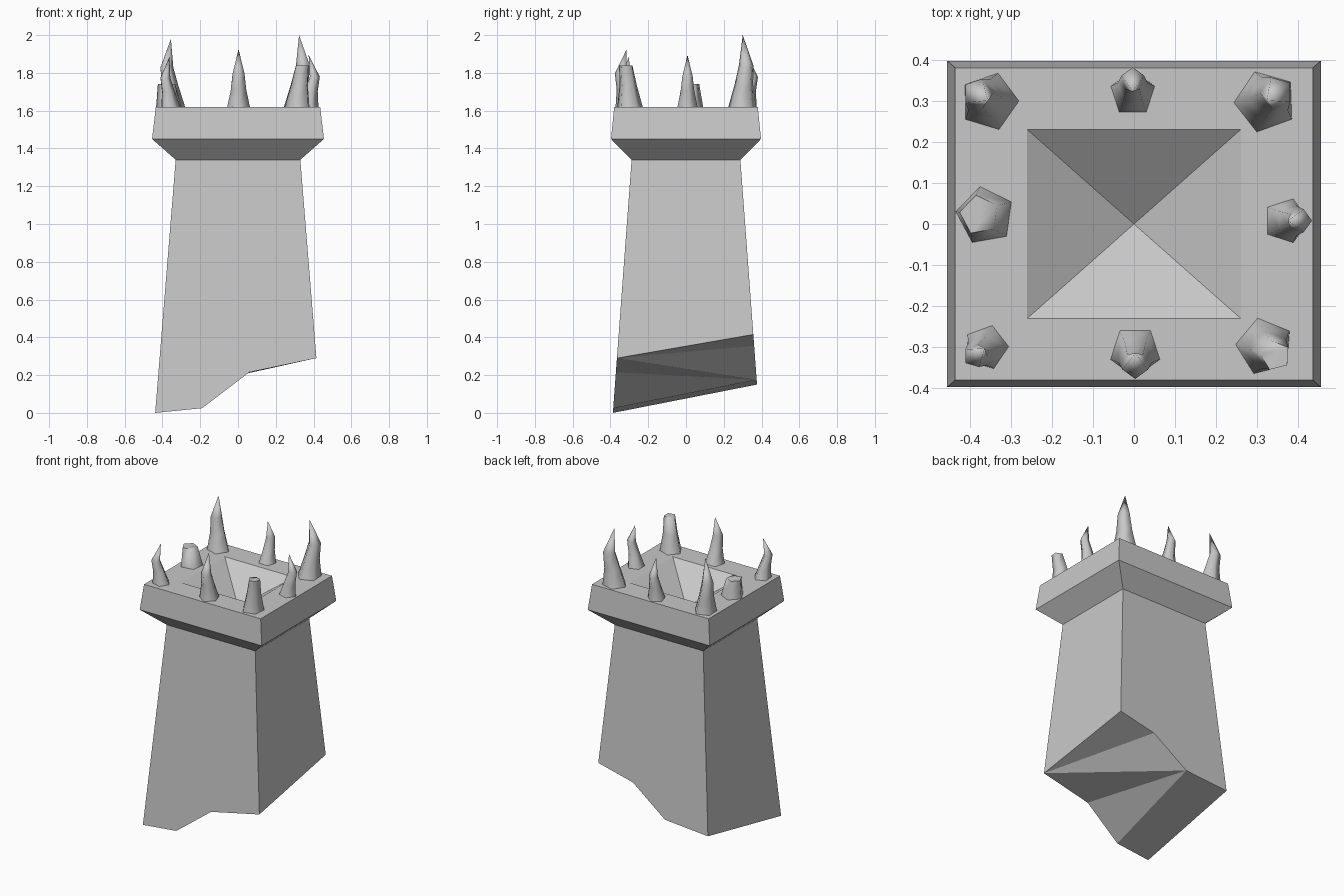
import bpy, bmesh, math
from mathutils import Vector

old = bpy.data.objects.get("Cube")
if old:
    bpy.data.objects.remove(old, do_unlink=True)

# Single stone colour
stone = bpy.data.materials.new("grey_stone")
stone.use_nodes = True
stone.diffuse_color = (0.58, 0.58, 0.58, 1)
stone.node_tree.nodes["Principled BSDF"].inputs["Base Color"].default_value = (0.58, 0.58, 0.58, 1)


def finish(bm, name):
    bmesh.ops.recalc_face_normals(bm, faces=bm.faces)
    mesh = bpy.data.meshes.new(name)
    bm.to_mesh(mesh)
    bm.free()
    mesh.materials.append(stone)
    obj = bpy.data.objects.new(name, mesh)
    bpy.context.collection.objects.link(obj)
    return obj


def bridge(bm, low, high):
    n = len(low)
    for i in range(n):
        j = (i + 1) % n
        bm.faces.new((low[i], low[j], high[j], high[i]))


def rectangle(bm, hx, hy, z):
    return [bm.verts.new((sx * hx, sy * hy, z))
            for sx, sy in ((-1, -1), (1, -1), (1, 1), (-1, 1))]


# Tapered shaft with a jagged, broken underside
TOP = 1.34
bm = bmesh.new()
top = rectangle(bm, 0.33, 0.288, TOP)


def half_x(z):
    return 0.33 + 0.081 * (TOP - z)


def broken_edge(side, heights, inner_x):
    xs = [-half_x(heights[0]), *inner_x, half_x(heights[-1])]
    return [bm.verts.new((x, side * (0.288 + 0.074 * (TOP - z)), z))
            for x, z in zip(xs, heights)]


p = broken_edge(-1, (0.0, 0.025, 0.215, 0.29), (-0.19, 0.06))
q = broken_edge(1, (0.15, 0.175, 0.355, 0.415), (-0.105, 0.143))
for face in ((top[0], *p, top[1]), (top[3], *q, top[2]),
             (p[0], q[0], top[3], top[0]), (p[3], q[3], top[2], top[1]),
             (p[0], p[1], q[1], q[0]), (p[1], p[2], q[1]), (p[2], p[3], q[1]),
             (p[3], q[2], q[1]), (p[3], q[3], q[2])):
    bm.faces.new(face)
finish(bm, "tower_shaft")

# Flared battlement with a sunken pyramid floor
bm = bmesh.new()
rings = [rectangle(bm, *size) for size in
         ((0.33, 0.288, TOP), (0.455, 0.397, 1.45), (0.435, 0.38, 1.62), (0.26, 0.23, 1.62))]
for low, high in zip(rings, rings[1:]):
    bridge(bm, low, high)
apex = bm.verts.new((0, 0, 1.44))
for i in range(4):
    bm.faces.new((rings[-1][i], rings[-1][(i + 1) % 4], apex))
finish(bm, "battlement")


# Curved five-sided claws: lean outward, then hook back to the tip
def claw(name, angle, x, y, radius, height, broken_at=None):
    bm = bmesh.new()
    angle = math.radians(angle)
    out = Vector((math.cos(angle), math.sin(angle), 0))
    base = Vector((x, y, 1.62))
    levels = [(0, 1, 0), (0.3, 0.68, 0.014), (0.58, 0.52, 0.034)]
    if broken_at:
        levels = levels[:broken_at]
    previous = None
    for t, scale, lean in levels:
        if broken_at:
            t /= levels[-1][0]
        centre = base + out * lean + Vector((0, 0, t * height))
        ring = []
        for k in range(5):
            a = angle + k * math.tau / 5
            ring.append(bm.verts.new(centre + Vector((math.cos(a), math.sin(a), 0)) * radius * scale))
        if previous:
            bridge(bm, previous, ring)
        previous = ring
    if broken_at:
        bm.faces.new(previous)
    else:
        tip = bm.verts.new(base + out * 0.004 + Vector((0, 0, height)))
        for k in range(5):
            bm.faces.new((previous[k], previous[(k + 1) % 5], tip))
    obj = finish(bm, name)
    bpy.ops.object.select_all(action='DESELECT')
    obj.select_set(True)
    bpy.context.view_layer.objects.active = obj
    bpy.ops.object.shade_smooth_by_angle(angle=math.radians(75))


claw("back_right_claw", 145, -0.352, 0.298, 0.072, 0.36)
claw("back_claw", 90, -0.003, 0.318, 0.056, 0.275)
claw("back_left_claw", 38, 0.32, 0.298, 0.077, 0.38)
claw("right_broken_claw", 172, -0.362, 0.02, 0.072, 0.12, 2)
claw("left_claw", 0, 0.37, 0.008, 0.056, 0.275)
claw("front_right_claw", 218, -0.36, -0.30, 0.055, 0.265)
claw("front_claw", 270, 0.003, -0.31, 0.063, 0.305)
claw("front_left_broken_claw", -40, 0.318, -0.298, 0.071, 0.22, 3)
